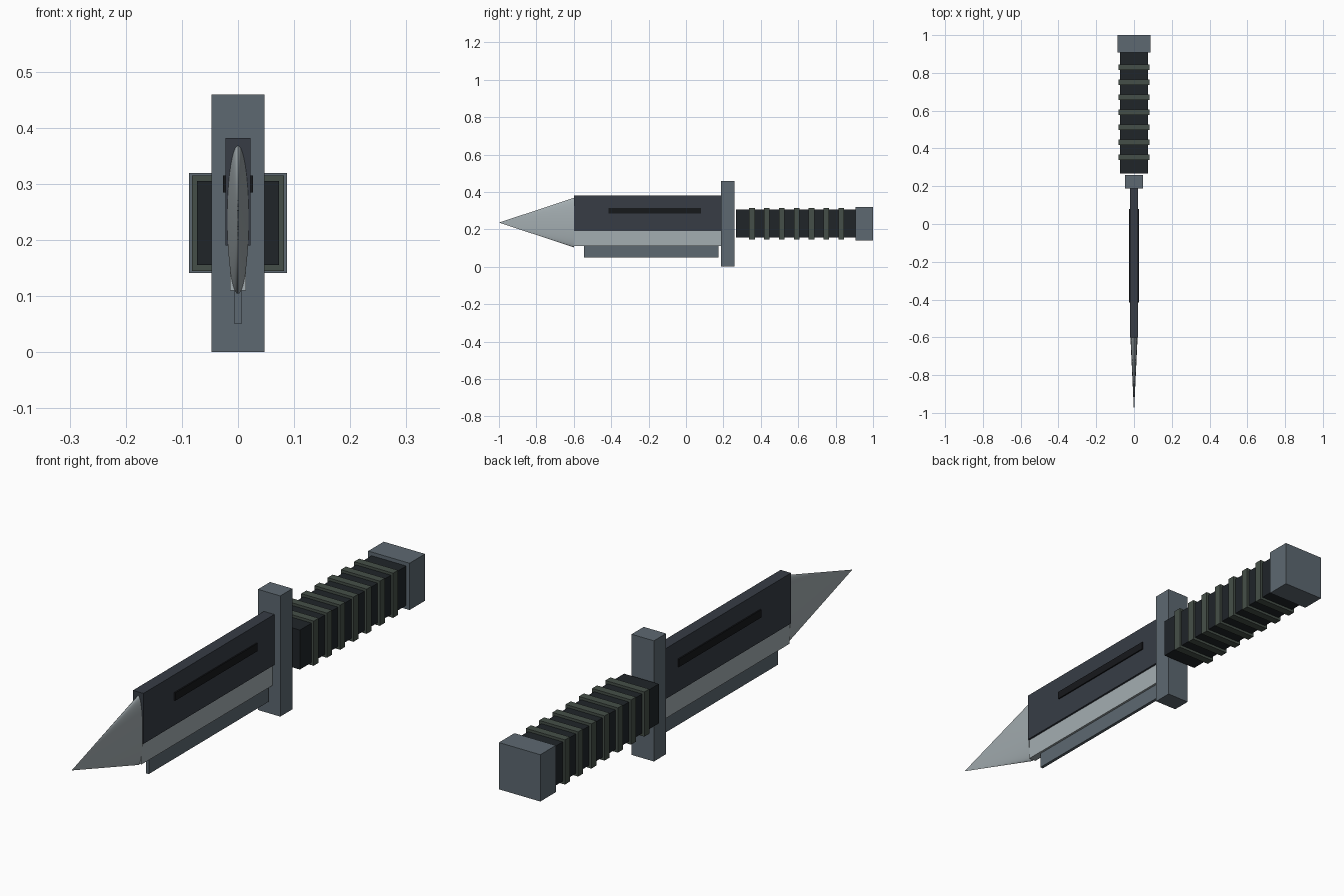
import bpy, math

if "Cube" in bpy.data.objects:
    bpy.data.objects.remove(bpy.data.objects["Cube"])

def material(name, rgb):
    m = bpy.data.materials.new(name)
    m.diffuse_color = (*rgb, 1)
    m.use_nodes = True
    m.node_tree.nodes["Principled BSDF"].inputs["Base Color"].default_value = m.diffuse_color
    return m

steel = material("steel", (0.11, 0.14, 0.165))
dark_steel = material("dark_steel", (0.038, 0.046, 0.06))
bright = material("bright_edge", (0.37, 0.42, 0.44))
black = material("black", (0.008, 0.009, 0.011))
rubber = material("rubber", (0.014, 0.018, 0.022))
green = material("green_rubber", (0.06, 0.078, 0.065))

def box(name, half_x, y0, y1, z0, z1, mat):
    """Box centred on x = 0, given by its y and z limits."""
    bpy.ops.mesh.primitive_cube_add(size=1, location=(0, (y0 + y1) / 2, (z0 + z1) / 2))
    o = bpy.context.object
    o.name = name
    o.scale = (2 * half_x, y1 - y0, z1 - z0)
    bpy.ops.object.transform_apply(location=False, rotation=False, scale=True)
    o.data.materials.append(mat)
    return o

# Blade: dark spine, bright cutting edge, thin lower rib, raised fuller strip
box("blade_spine", 0.022, -0.60, 0.19, 0.19, 0.382, dark_steel)
box("blade_edge", 0.0145, -0.60, 0.19, 0.11, 0.19, bright)
box("lower_rib", 0.006, -0.545, 0.175, 0.05, 0.11, steel)
box("fuller_strip", 0.027, -0.415, 0.08, 0.285, 0.315, black)

# Flattened cone point
bpy.ops.mesh.primitive_cone_add(vertices=48, radius1=1, radius2=0, depth=0.4,
                                location=(0, -0.8, 0.236),
                                rotation=(math.pi / 2, 0, 0))
tip = bpy.context.object
tip.name = "blade_tip"
tip.scale = (0.019, 0.132, 1)
bpy.ops.object.transform_apply(location=False, rotation=True, scale=True)
tip.data.materials.append(bright)
bpy.ops.object.shade_smooth_by_angle(angle=math.radians(40))

# Guard, grip and pommel
box("guard", 0.047, 0.187, 0.26, 0.0, 0.459, steel)
box("grip", 0.073, 0.268, 0.91, 0.155, 0.305, rubber)
box("pommel", 0.087, 0.907, 1.0, 0.141, 0.319, steel)

# Grip rings
for i in range(7):
    y = 0.353 + 0.0795 * i
    box(f"grip_ring_{i + 1}", 0.082, y - 0.015, y + 0.015, 0.145, 0.315, green)
